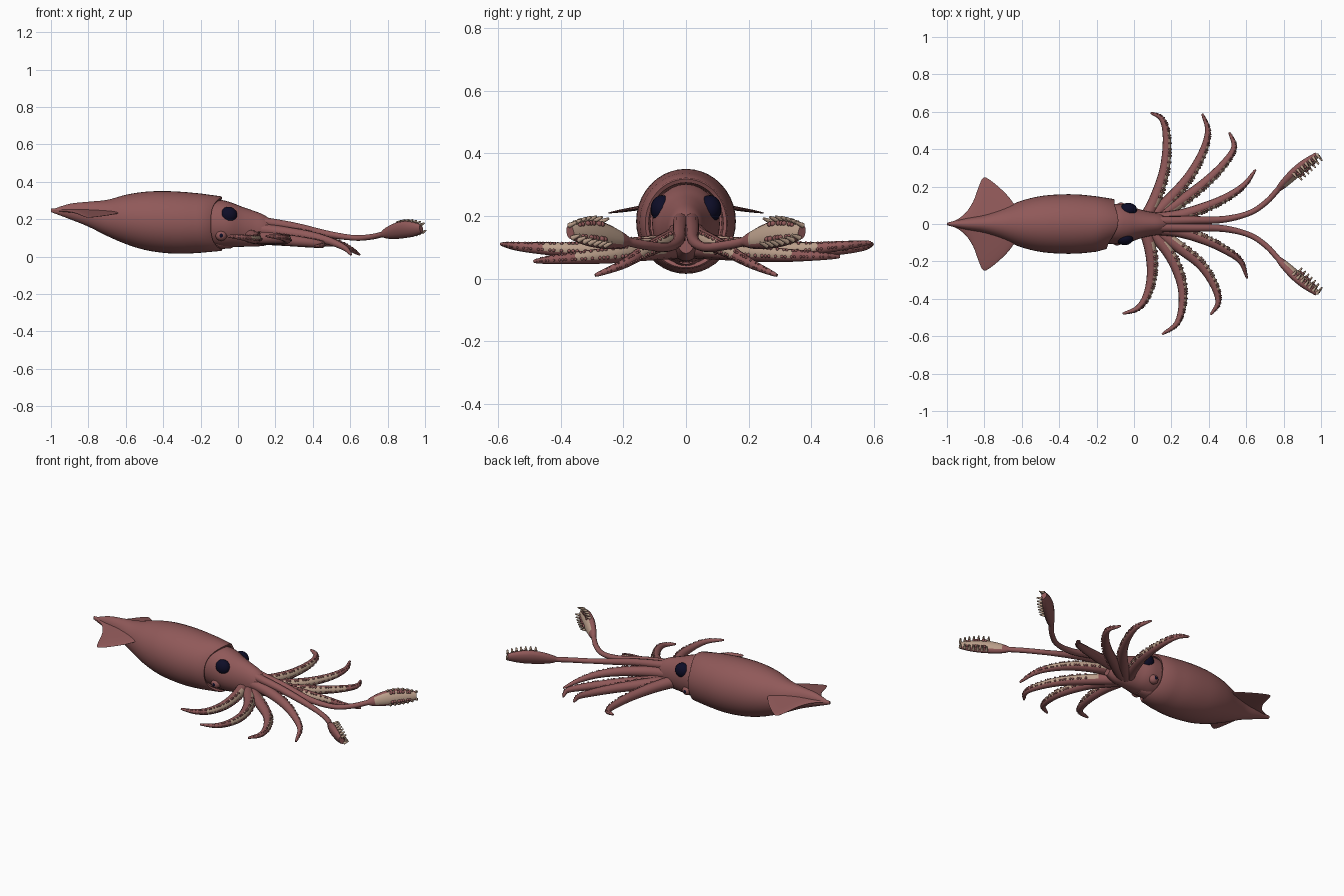
import bpy, bmesh, math
from mathutils import Vector, Matrix

if "Cube" in bpy.data.objects:
    bpy.data.objects.remove(bpy.data.objects["Cube"], do_unlink=True)


def material(name, rgb):
    mat = bpy.data.materials.new(name)
    mat.use_nodes = True
    mat.diffuse_color = (*rgb, 1)
    mat.node_tree.nodes["Principled BSDF"].inputs["Base Color"].default_value = (*rgb, 1)
    return mat


SKIN = material("dusky red skin", (0.28, 0.1, 0.1))
PALE = material("pale tan suckers", (0.5, 0.35, 0.26))
DARK = material("dark navy eye", (0.004, 0.004, 0.02))
UP = Vector((0, 0, 1))


def smooth_path(points, steps):
    """Catmull-Rom samples through points of any dimension."""
    pts = [Vector(p) for p in points]
    pts = [2 * pts[0] - pts[1]] + pts + [2 * pts[-1] - pts[-2]]
    out = []
    for a, b, c, d in zip(pts, pts[1:], pts[2:], pts[3:]):
        for i in range(steps):
            t = i / steps
            out.append(0.5 * (2 * b + (c - a) * t + (2 * a - 5 * b + 4 * c - d) * t ** 2
                              + (3 * b - a - 3 * c + d) * t ** 3))
    return out + [pts[-2]]


def loft(bm, rings, rule=None):
    """Skin a row of rings, with capped ends; rule picks the colour by ring and side."""
    rows = [[bm.verts.new(p) for p in ring] for ring in rings]
    n = len(rows[0])
    for k, (r, s) in enumerate(zip(rows, rows[1:])):
        for i in range(n):
            f = bm.faces.new((r[i], r[(i + 1) % n], s[(i + 1) % n], s[i]))
            f.material_index = rule(k, i) if rule else 0
    bm.faces.new(rows[0])
    bm.faces.new(rows[-1])


def finish(name, bm, *mats):
    bmesh.ops.recalc_face_normals(bm, faces=bm.faces[:])
    mesh = bpy.data.meshes.new(name)
    bm.to_mesh(mesh)
    bm.free()
    for m in mats:
        mesh.materials.append(m)
    mesh.shade_smooth()
    mesh.set_sharp_from_angle(angle=math.radians(50))
    obj = bpy.data.objects.new(name, mesh)
    bpy.context.collection.objects.link(obj)


def oval(x, half, top, bottom, n=40, scale=1.0, bend=None):
    """Upright oval ring across x; bend shifts x by direction."""
    mid, high = (top + bottom) / 2, (top - bottom) / 2
    ring = []
    for k in range(n):
        c, s = math.cos(math.tau * k / n), math.sin(math.tau * k / n)
        shift = bend(c, s) if bend else 0
        ring.append(Vector((x + shift, half * c * scale, mid + high * s * scale)))
    return ring


def collar(c, s):
    return 0.04 * s ** 4 + 0.02 * c


# Mantle: stations of x, half width, top, bottom, then a thick lip turned inward
body = [(-1, 0.006, 0.25, 0.238), (-0.9, 0.03, 0.282, 0.2), (-0.8, 0.05, 0.293, 0.16),
        (-0.7, 0.085, 0.303, 0.11), (-0.6, 0.125, 0.33, 0.067), (-0.5, 0.149, 0.346, 0.036),
        (-0.4, 0.158, 0.35, 0.02), (-0.3, 0.158, 0.346, 0.015), (-0.2, 0.148, 0.337, 0.02)]
rings = [oval(*v) for v in smooth_path(body, 4)]
edge = (0.134, 0.322, 0.03)
rings.append(oval(-0.13, *edge, bend=collar))
rings.append(oval(-0.125, *edge, scale=0.97, bend=collar))
rings.append(oval(-0.13, *edge, scale=0.89, bend=collar))
rings.append(oval(-0.24, *edge, scale=0.85))
bm = bmesh.new()
loft(bm, rings)
finish("mantle", bm, SKIN)

# Tail fins: one thin blade through the mantle tip, drooping at the sides
outline = [(-1, 0.006), (-0.95, 0.022), (-0.9, 0.06), (-0.86, 0.12), (-0.83, 0.2),
           (-0.805, 0.248), (-0.77, 0.235), (-0.72, 0.195), (-0.67, 0.145), (-0.63, 0.09)]
rings = []
for x, half in smooth_path(outline, 4):
    ring = oval(x, half, 0.258, 0.24)
    for p in ring:
        p.z -= 0.04 * abs(p.y) / 0.25
    rings.append(ring)
bm = bmesh.new()
loft(bm, rings)
finish("tail_fins", bm, SKIN)

# Head tapering into the arm crown
head = [(-0.22, 0.1, 0.29, 0.07), (-0.1, 0.108, 0.302, 0.05), (-0.04, 0.104, 0.29, 0.05),
        (0.02, 0.082, 0.267, 0.052), (0.08, 0.066, 0.246, 0.054), (0.14, 0.055, 0.222, 0.058),
        (0.2, 0.03, 0.18, 0.08)]
bm = bmesh.new()
loft(bm, [oval(*v, n=28) for v in smooth_path(head, 4)])
finish("head", bm, SKIN)

# Funnel under the head
bm = bmesh.new()
loft(bm, [oval(*v, n=20) for v in smooth_path(
    [(-0.2, 0.07, 0.12, 0.04), (-0.1, 0.05, 0.11, 0.04), (-0.03, 0.03, 0.09, 0.045)], 4)])
finish("funnel", bm, SKIN)


def ball(name, centre, size, mat):
    bm = bmesh.new()
    bmesh.ops.create_uvsphere(bm, u_segments=24, v_segments=14, radius=1,
                              matrix=Matrix.Translation(centre) @ Matrix.Diagonal((*size, 1)))
    finish(name, bm, mat)


# Eyes and the small sensory bumps below them
for side, label in ((1, "left"), (-1, "right")):
    x = -0.04 + 0.01 * side
    ball(label + "_eye", (x, 0.076 * side, 0.222), (0.046, 0.037, 0.044), DARK)
    ball(label + "_bump", (x - 0.04, 0.088 * side, 0.112), (0.03, 0.026, 0.028), SKIN)
    ball(label + "_bump_pit", (x - 0.04, 0.106 * side, 0.112), (0.013, 0.01, 0.013), DARK)


def limb(name, points, radius, side, pale, suckers, start, size, lift, teeth=0):
    """Tapered limb with a pale strip over the pale range, two rows of suckers on
    its inner side and pale teeth along the rim near the tip.
    radius(t) gives the depth and the breadth of the section."""
    path = smooth_path(points, 10)
    last = len(path) - 1
    n = 12
    rings, frames = [], []
    for i, p in enumerate(path):
        along = (path[min(i + 1, last)] - path[max(i - 1, 0)]).normalized()
        face = UP.cross(along).normalized() * side + UP * lift
        face = (face - along * face.dot(along)).normalized()
        across = along.cross(face)
        deep, broad = radius(i / last)
        frames.append((p, face, across, deep, broad))
        angles = [math.tau * (k - 0.5) / n for k in range(n)]
        rings.append([p + face * deep * math.cos(a) + across * broad * math.sin(a)
                      for a in angles])
    bm = bmesh.new()
    loft(bm, rings, lambda k, i: int(i in (0, 1, n - 1) and pale[0] < k / last < pale[1]))
    for j in range(suckers):
        t = start + (0.98 - start) * j / suckers
        p, face, across, deep, broad = frames[round(t * last)]
        for row in (-1, 1):
            spot = p + face * deep * 0.85 + across * broad * 0.55 * row
            bmesh.ops.create_icosphere(bm, subdivisions=1, radius=broad * size,
                                       matrix=Matrix.Translation(spot))
    for j in range(teeth):
        t = 0.83 + 0.17 * j / (teeth - 1)
        p, face, across, deep, broad = frames[round(t * last)]
        for row in (-1, 1):
            spot = p + face * (deep * 0.5 + 0.012) + across * broad * 0.9 * row
            turn = face.to_track_quat("Z", "Y").to_matrix().to_4x4()
            made = bmesh.ops.create_cone(bm, segments=8, radius1=0.009, radius2=0.004,
                                         depth=0.032, cap_ends=True,
                                         matrix=Matrix.Translation(spot) @ turn)
            for v in made["verts"]:
                for f in v.link_faces:
                    f.material_index = 1
    finish(name, bm, SKIN, PALE)


def arm_radius(t):
    r = 0.031 * (1 - t) ** 0.7 + 0.005
    return r, r


def arm(name, side, heights, *plan):
    """Arm from plan points and heights at the start, middle and end."""
    a, b, c = heights
    points = []
    for i, (x, y) in enumerate(plan):
        t = 2 * i / (len(plan) - 1)
        points.append((x, y, a + (b - a) * t if t < 1 else b + (c - b) * (t - 1)))
    limb(name, points, arm_radius, side, (0.1, 0.66), suckers=26, start=0.2, size=0.26,
         lift=0.4)


# Eight arms, four on each side, suckers facing forward and inward
arm("left_arm_1", -1, (0.11, 0.09, 0.11), (0.06, 0.02), (0.12, 0.15), (0.165, 0.3),
    (0.175, 0.46), (0.15, 0.56), (0.09, 0.595))
arm("left_arm_2", -1, (0.1, 0.09, 0.115), (0.08, 0.02), (0.2, 0.14), (0.3, 0.26),
    (0.37, 0.39), (0.395, 0.5), (0.365, 0.59))
arm("left_arm_3", -1, (0.1, 0.075, 0.07), (0.1, 0.02), (0.25, 0.12), (0.38, 0.22),
    (0.48, 0.32), (0.535, 0.41), (0.51, 0.49))
arm("left_arm_4", -1, (0.15, 0.1, 0.01), (0.08, 0.02), (0.24, 0.045), (0.38, 0.09),
    (0.5, 0.145), (0.59, 0.21), (0.65, 0.29))
arm("right_arm_1", 1, (0.11, 0.09, 0.11), (0.06, -0.02), (0.09, -0.15), (0.095, -0.27),
    (0.07, -0.38), (0.02, -0.45), (-0.06, -0.48))
arm("right_arm_2", 1, (0.1, 0.09, 0.11), (0.08, -0.02), (0.19, -0.16), (0.25, -0.3),
    (0.26, -0.42), (0.23, -0.53), (0.15, -0.59))
arm("right_arm_3", 1, (0.1, 0.07, 0.055), (0.1, -0.02), (0.25, -0.13), (0.36, -0.22),
    (0.43, -0.33), (0.45, -0.42), (0.41, -0.485))
arm("right_arm_4", 1, (0.15, 0.1, 0.01), (0.08, -0.02), (0.24, -0.04), (0.38, -0.085),
    (0.49, -0.14), (0.57, -0.2), (0.605, -0.29))


# Two long tentacles, uppermost in the crown, ending in broad blunt clubs
def tentacle_radius(t):
    u = max(0, (t - 0.7) / 0.3)
    stalk = (0.026 - 0.011 * min(t / 0.4, 1)) * (1 - 0.5 * u)
    swell = math.sin(math.pi * 0.88 * u) ** 0.8
    return stalk + 0.016 * swell, stalk + 0.036 * swell


for side, label in ((1, "left"), (-1, "right")):
    plan = [(0.08, 0.015, 0.195), (0.3, 0.02, 0.16), (0.48, 0.025, 0.12), (0.62, 0.06, 0.1),
            (0.71, 0.12, 0.105), (0.78, 0.195, 0.12), (0.88, 0.29, 0.143), (0.98, 0.37, 0.148)]
    limb(label + "_tentacle", [(x, y * side, z) for x, y, z in plan], tentacle_radius,
         -side, (0.74, 1), suckers=7, start=0.84, size=0.22, lift=0.35, teeth=7)
